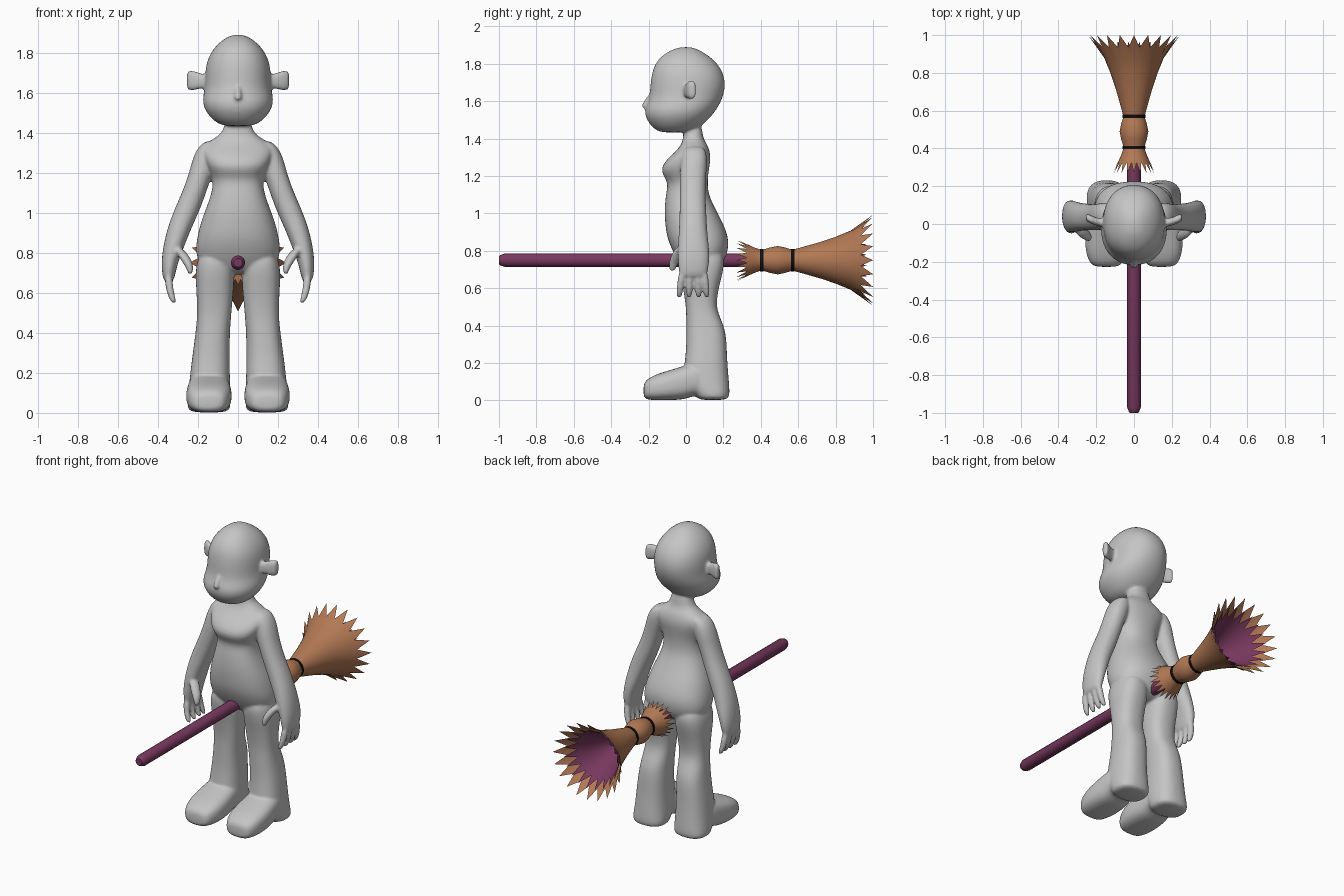
import bpy, bmesh, math


def material(name, rgb):
    m = bpy.data.materials.new(name)
    m.diffuse_color = (*rgb, 1)
    return m


GREY = material("body grey", (0.56, 0.56, 0.56))
TAN = material("bristle tan", (0.45, 0.19, 0.09))
PURPLE = material("handle purple", (0.19, 0.04, 0.115))
BLACK = material("band black", (0.004, 0.004, 0.004))


def finish(bm, name, mat, angle=None):
    me = bpy.data.meshes.new(name)
    bm.to_mesh(me)
    bm.free()
    ob = bpy.data.objects.new(name, me)
    bpy.context.collection.objects.link(ob)
    me.materials.append(mat)
    if angle:
        bpy.ops.object.select_all(action='DESELECT')
        bpy.context.view_layer.objects.active = ob
        ob.select_set(True)
        bpy.ops.object.shade_smooth_by_angle(angle=math.radians(angle))
    return ob


def bridge(bm, loops):
    n = len(loops[0])
    for a, b in zip(loops, loops[1:]):
        for i in range(n):
            j = (i + 1) % n
            bm.faces.new((a[i], a[j], b[j], b[i]))


def loft(bm, axis, rings, power=0.9, side=1, n=16):
    """Closed loft; each ring is (position on axis, a0, a1, b0, b1)."""
    loops = []
    for t, a0, a1, b0, b1 in rings:
        loop = []
        for i in range(n):
            c = math.cos(math.tau * (i + 0.5) / n)
            s = math.sin(math.tau * (i + 0.5) / n)
            a = (a0 + a1) / 2 + (a1 - a0) / 2 * math.copysign(abs(c) ** power, c)
            b = (b0 + b1) / 2 + (b1 - b0) / 2 * math.copysign(abs(s) ** power, s)
            p = {'x': (t, a, b), 'y': (a, t, b), 'z': (a, b, t)}[axis]
            loop.append(bm.verts.new((p[0] * side, p[1], p[2])))
        loops.append(loop)
    bridge(bm, loops)
    bm.faces.new(loops[0])
    bm.faces.new(loops[-1])


def lathe(name, mat, rings, n, cap=(False, False), angle=35):
    """Revolve about the broom axis; a ring of four values makes teeth."""
    bm = bmesh.new()
    loops = []
    for ring in rings:
        loop = []
        for i in range(n):
            y, r = ring[-2:] if i % 2 else ring[:2]
            w = math.tau * i / n
            loop.append(bm.verts.new((r * math.cos(w), y, 0.75 + r * math.sin(w))))
        loops.append(loop)
    bridge(bm, loops)
    if cap[0]:
        bm.faces.new(loops[0])
    if cap[1]:
        bm.faces.new(loops[-1])
    bmesh.ops.recalc_face_normals(bm, faces=bm.faces)
    return finish(bm, name, mat, angle)


bm = bmesh.new()
# torso and neck: (z, half width, front y, back y)
torso = [(0.69, 0.13, 0.0, 0.15), (0.74, 0.195, -0.04, 0.205), (0.80, 0.217, -0.075, 0.228),
         (0.87, 0.21, -0.105, 0.232), (0.95, 0.19, -0.115, 0.2), (1.02, 0.163, -0.118, 0.162),
         (1.10, 0.133, -0.11, 0.122), (1.16, 0.126, -0.097, 0.118), (1.20, 0.14, -0.122, 0.12),
         (1.24, 0.16, -0.138, 0.126), (1.29, 0.18, -0.105, 0.134), (1.33, 0.185, -0.058, 0.13),
         (1.37, 0.125, -0.025, 0.115), (1.40, 0.072, -0.016, 0.09), (1.50, 0.06, -0.01, 0.085)]
loft(bm, 'z', [(z, -h, h, f, b) for z, h, f, b in torso], 0.85)

# head
head = [(1.432, 0.06, -0.125, 0.0), (1.445, 0.105, -0.165, 0.05), (1.48, 0.145, -0.2, 0.1),
        (1.52, 0.172, -0.222, 0.14), (1.56, 0.181, -0.224, 0.17), (1.60, 0.174, -0.206, 0.192),
        (1.64, 0.168, -0.197, 0.207), (1.70, 0.168, -0.194, 0.216), (1.77, 0.156, -0.183, 0.197),
        (1.83, 0.118, -0.15, 0.145), (1.87, 0.07, -0.09, 0.08), (1.89, 0.025, -0.035, 0.035)]
loft(bm, 'z', [(z, -h, h, f, b) for z, h, f, b in head], 0.92)
# nose
loft(bm, 'z', [(1.56, -0.012, 0.012, -0.232, -0.19), (1.575, -0.022, 0.022, -0.24, -0.19),
               (1.60, -0.016, 0.016, -0.225, -0.18), (1.64, -0.01, 0.01, -0.2, -0.17)])

for side in (-1, 1):
    # ear
    loft(bm, 'x', [(0.14, -0.02, 0.03, 1.62, 1.69), (0.19, -0.012, 0.03, 1.62, 1.695),
                   (0.225, 0.0, 0.045, 1.608, 1.713), (0.25, 0.012, 0.058, 1.612, 1.71),
                   (0.256, 0.02, 0.055, 1.625, 1.695)], 0.8, side)
    # leg
    loft(bm, 'z', [(0.82, 0.03, 0.19, -0.04, 0.2), (0.72, 0.014, 0.216, -0.045, 0.21),
                   (0.62, 0.02, 0.21, -0.02, 0.18), (0.52, 0.03, 0.205, -0.004, 0.162),
                   (0.46, 0.035, 0.207, 0.0, 0.175), (0.38, 0.04, 0.216, 0.0, 0.214),
                   (0.28, 0.04, 0.23, 0.0, 0.22), (0.20, 0.04, 0.24, -0.01, 0.223),
                   (0.10, 0.035, 0.25, -0.02, 0.232), (0.03, 0.035, 0.255, 0.05, 0.236),
                   (0.0, 0.045, 0.245, 0.06, 0.225)], 0.8, side)
    # foot
    loft(bm, 'y', [(-0.228, 0.09, 0.20, 0.02, 0.085), (-0.212, 0.06, 0.235, 0.003, 0.115),
                   (-0.15, 0.035, 0.257, 0.0, 0.145), (-0.08, 0.028, 0.262, 0.0, 0.165),
                   (0.0, 0.033, 0.257, 0.005, 0.19), (0.04, 0.038, 0.25, 0.025, 0.2),
                   (0.10, 0.04, 0.25, 0.02, 0.2)], 0.7, side)
    # arm and palm
    loft(bm, 'z', [(1.36, 0.10, 0.16, 0.0, 0.09), (1.33, 0.09, 0.2, -0.02, 0.11),
                   (1.27, 0.10, 0.228, -0.03, 0.115), (1.20, 0.125, 0.245, -0.035, 0.108),
                   (1.10, 0.158, 0.28, -0.035, 0.105), (1.00, 0.195, 0.327, -0.035, 0.11),
                   (0.90, 0.242, 0.36, -0.04, 0.115), (0.82, 0.272, 0.376, -0.045, 0.125),
                   (0.75, 0.30, 0.384, -0.045, 0.128), (0.68, 0.315, 0.378, -0.04, 0.118),
                   (0.655, 0.325, 0.367, -0.03, 0.10)], 0.9, side)
    # thumb
    loft(bm, 'z', [(0.83, 0.28, 0.33, -0.05, 0.02), (0.77, 0.23, 0.29, -0.085, -0.02),
                   (0.72, 0.22, 0.256, -0.094, -0.048), (0.69, 0.228, 0.25, -0.088, -0.06)],
         1, side)
    # fingers
    for base, tip in ((-0.018, -0.037), (0.022, 0.016), (0.06, 0.068), (0.095, 0.112)):
        rings = []
        for z, x, r, k in ((0.70, 0.348, 0.021, 0), (0.62, 0.343, 0.02, 0.6),
                           (0.57, 0.328, 0.018, 0.9), (0.548, 0.318, 0.011, 1)):
            y = base + (tip - base) * k
            rings.append((z, x - r, x + r, y - r, y + r))
        loft(bm, 'z', rings, 1, side, 12)
bmesh.ops.recalc_face_normals(bm, faces=bm.faces)
body = finish(bm, "body", GREY)

# melt the overlapping body parts into one smooth skin
sub = body.modifiers.new("round", 'SUBSURF')
sub.levels = sub.render_levels = 2
skin = body.modifiers.new("skin", 'REMESH')
skin.mode = 'VOXEL'
skin.voxel_size = 0.008
skin.use_smooth_shade = True
soft = body.modifiers.new("soften", 'SMOOTH')
soft.factor = 0.5
soft.iterations = 5

# broom handle
lathe("broom_handle", PURPLE, [(-1, 0.022), (-0.993, 0.028), (-0.97, 0.036), (0.62, 0.036)],
      14, (True, True))
# bristle bundle: flared shell with toothed ends
lathe("broom_bristles", TAN,
      [(0.27, 0.112, 0.325, 0.085), (0.36, 0.07), (0.39, 0.059), (0.405, 0.055), (0.42, 0.059),
       (0.45, 0.068), (0.49, 0.076), (0.53, 0.068), (0.555, 0.06), (0.57, 0.056), (0.585, 0.06),
       (0.65, 0.078), (0.72, 0.098), (0.80, 0.125), (0.88, 0.158),
       (1.0, 0.243, 0.935, 0.188)], 40)
# purple lining inside the flared end, its teeth between the outer ones
lathe("broom_lining", PURPLE,
      [(0.62, 0.03), (0.75, 0.085), (0.84, 0.125), (0.89, 0.146, 0.965, 0.19)], 40, (True, False))
# binding bands
for name, y in (("front_band", 0.405), ("rear_band", 0.57)):
    lathe(name, BLACK, [(y - 0.009, 0.05), (y - 0.009, 0.06), (y + 0.009, 0.06),
                        (y + 0.009, 0.05)], 40)
